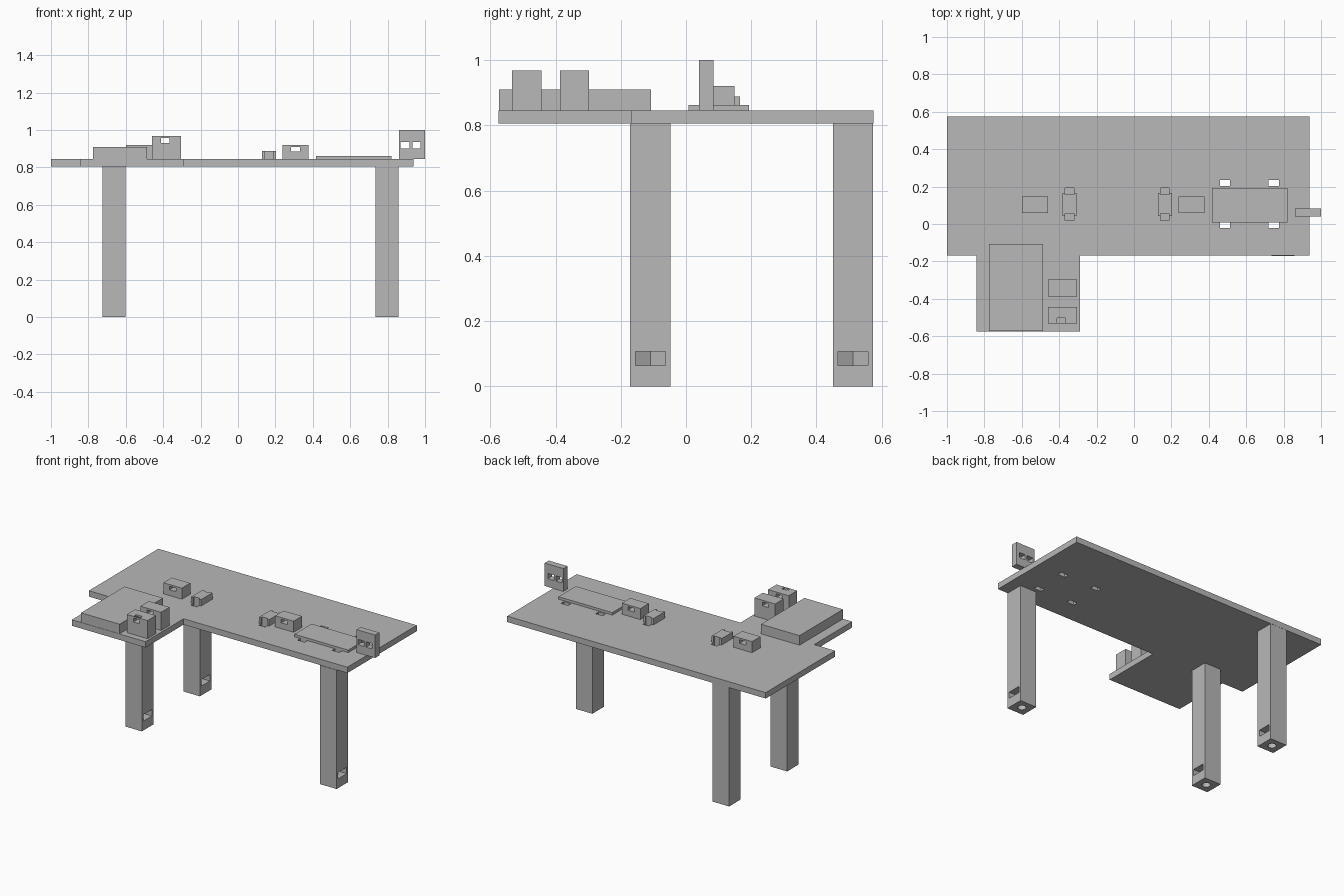
import bpy, bmesh, math

cube = bpy.data.objects.get("Cube")
if cube:
    bpy.data.objects.remove(cube, do_unlink=True)

grey = bpy.data.materials.new("plain grey")
grey.use_nodes = True
GREY = (0.48, 0.48, 0.48, 1)
grey.diffuse_color = GREY
grey.node_tree.nodes["Principled BSDF"].inputs["Base Color"].default_value = GREY


def prism(name, outline, z0, z1):
    """Extrude a flat outline between two heights."""
    bm = bmesh.new()
    base = bm.faces.new([bm.verts.new((x, y, z0)) for x, y in outline])
    new = bmesh.ops.extrude_face_region(bm, geom=[base])["geom"]
    top = [v for v in new if isinstance(v, bmesh.types.BMVert)]
    bmesh.ops.translate(bm, verts=top, vec=(0, 0, z1 - z0))
    bmesh.ops.recalc_face_normals(bm, faces=bm.faces)
    mesh = bpy.data.meshes.new(name)
    bm.to_mesh(mesh)
    bm.free()
    mesh.materials.append(grey)
    obj = bpy.data.objects.new(name, mesh)
    bpy.context.collection.objects.link(obj)
    return obj


def box(name, x, y, z):
    corners = [(x[0], y[0]), (x[1], y[0]), (x[1], y[1]), (x[0], y[1])]
    return prism(name, corners, *z)


def cut(obj, cutter):
    """Subtract a cutter, then discard it."""
    cutter.hide_render = True
    mod = obj.modifiers.new("cut", "BOOLEAN")
    mod.operation = "DIFFERENCE"
    mod.solver = "EXACT"
    mod.object = cutter
    bpy.context.view_layer.objects.active = obj
    bpy.ops.object.modifier_apply(modifier=mod.name)
    bpy.data.objects.remove(cutter, do_unlink=True)


UNDER, TOP = 0.805, 0.845

# L-shaped table top
table = prism("table_top", [
    (-1, 0.575), (-1, -0.168), (-0.843, -0.168), (-0.843, -0.575),
    (-0.29, -0.575), (-0.29, -0.168), (0.937, -0.168), (0.937, 0.575)],
    UNDER, TOP)

# Strap slots through the top beside the board
for x in (0.487, 0.747):
    for y in (-0.005, 0.218):
        cut(table, box("slot", (x - 0.027, x + 0.027), (y - 0.016, y + 0.016), (0.7, 0.9)))

# Three legs with a nut pocket in the side and a bolt hole underneath
for name, x, y in (("front_right_leg", -0.663, -0.109),
                   ("back_right_leg", -0.663, 0.512),
                   ("front_left_leg", 0.797, -0.109)):
    leg = box(name, (x - 0.062, x + 0.062), (y - 0.062, y + 0.062), (0, UNDER))
    r = 0.046
    pocket = [(x + 0.1, y - r), (x + 0.1, y + r), (x - r * 0.577, y + r),
              (x - r * 1.155, y), (x - r * 0.577, y - r)]
    cut(leg, prism("pocket", pocket, 0.063, 0.106))
    ring = [(x + 0.026 * math.cos(a * math.pi / 8),
             y + 0.026 * math.sin(a * math.pi / 8)) for a in range(16)]
    cut(leg, prism("bolt_hole", ring, -0.05, 0.08))

# Raised tray and thin board
box("tray_block", (-0.775, -0.486), (-0.573, -0.108), (TOP, 0.91))
box("flat_board", (0.417, 0.82), (0.008, 0.193), (TOP, 0.862))


def holder(name, x, y, height, windows, z):
    """Block with windows running front to back."""
    block = box(name, x, y, (TOP, height))
    for w in windows:
        cut(block, box("window", w, (y[0] - 0.1, y[1] + 0.1), z))
    return block


# Windowed holder blocks
SIDE = (-0.46, -0.305)
WINDOW = (-0.411, -0.365)
front = holder("front_holder", SIDE, (-0.533, -0.443), 0.968, [WINDOW], (0.93, 0.956))
cut(front, box("top_notch", WINDOW, (-0.528, -0.502), (0.94, 1.1)))
holder("rear_holder", SIDE, (-0.387, -0.297), 0.968, [WINDOW], (0.93, 0.956))
for name, x in (("right_holder", -0.53), ("left_holder", 0.307)):
    holder(name, (x - 0.069, x + 0.069), (0.058, 0.148), 0.92,
           [(x - 0.024, x + 0.024)], (0.884, 0.908))

# Tall end plate overhanging the table edge
holder("end_plate", (0.86, 1), (0.04, 0.084), 1.0,
       [(0.87, 0.916), (0.932, 0.977)], (0.9, 0.936))

# Small clips, notched at both ends, with recesses in the table
for name, x in (("right_clip", -0.345), ("left_clip", 0.165)):
    clip = box(name, (x - 0.037, x + 0.037), (0.043, 0.165), (TOP, 0.888))
    for y in (0.038, 0.175):
        for part in (clip, table):
            cut(part, box("notch", (x - 0.023, x + 0.023), (y - 0.018, y + 0.018), (0.825, 0.95)))
